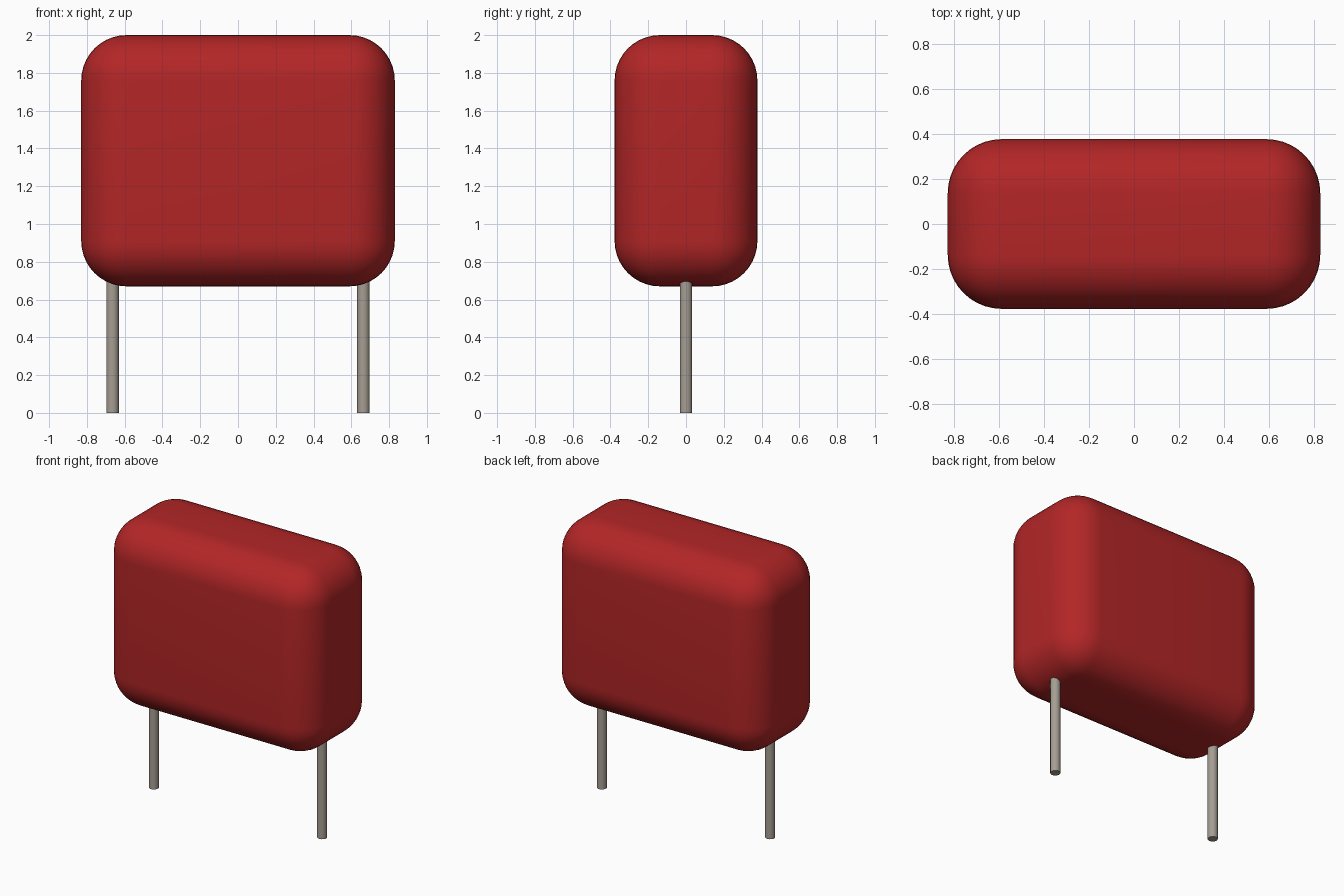
import bpy
import math

default = bpy.data.objects.get("Cube")
if default:
    bpy.data.objects.remove(default, do_unlink=True)


def make_material(name, rgb, roughness):
    mat = bpy.data.materials.new(name)
    mat.use_nodes = True
    mat.diffuse_color = (*rgb, 1)
    bsdf = mat.node_tree.nodes["Principled BSDF"]
    bsdf.inputs["Base Color"].default_value = (*rgb, 1)
    bsdf.inputs["Roughness"].default_value = roughness
    return mat


def finish(name, mat):
    obj = bpy.context.object
    obj.name = name
    obj.data.materials.append(mat)
    bpy.ops.object.shade_smooth_by_angle(angle=math.radians(40))
    return obj


red = make_material("red coating", (0.45, 0.019, 0.02), 0.4)
metal = make_material("tinned metal", (0.38, 0.34, 0.29), 0.4)

# Rounded body
width, depth, bottom, top = 1.66, 0.756, 0.67, 2.0
bpy.ops.mesh.primitive_cube_add(size=1, location=(0, 0, (bottom + top) / 2))
bpy.context.object.scale = (width, depth, top - bottom)
bpy.ops.object.transform_apply(location=False, rotation=False, scale=True)
bpy.ops.object.modifier_add(type="BEVEL")
bevel = bpy.context.object.modifiers[-1]
bevel.width = 0.24
bevel.segments = 10
bpy.ops.object.modifier_apply(modifier=bevel.name)
finish("body", red)

# Two wire leads reaching up into the body
lead_height = 0.8
for side, name in ((1, "left_lead"), (-1, "right_lead")):
    bpy.ops.mesh.primitive_cylinder_add(
        vertices=24, radius=0.033, depth=lead_height,
        location=(side * 0.664, 0, lead_height / 2))
    finish(name, metal)
